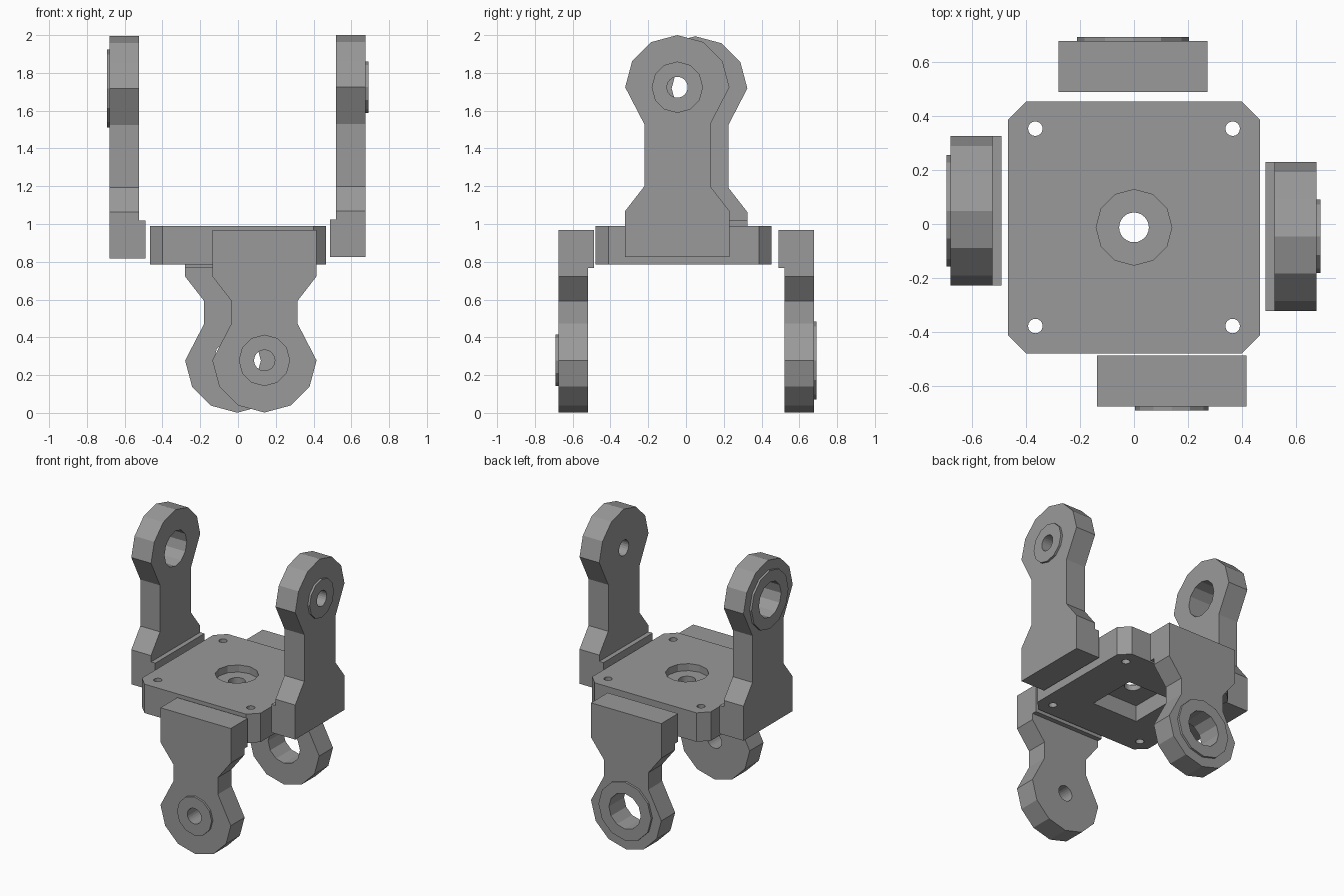
import bpy, bmesh
from math import sin, cos, pi, radians
from mathutils import Matrix, Vector

if "Cube" in bpy.data.objects:
    bpy.data.objects.remove(bpy.data.objects["Cube"])

grey = bpy.data.materials.new("plain_grey")
grey.use_nodes = True
grey.diffuse_color = (0.32, 0.32, 0.32, 1)
grey.node_tree.nodes["Principled BSDF"].inputs["Base Color"].default_value = grey.diffuse_color


def ring(r, sides, cx=0, cy=0):
    return [(cx + r * cos(2 * pi * i / sides), cy + r * sin(2 * pi * i / sides)) for i in range(sides)]


def box(w, low, high):
    return [(-w, low), (w, low), (w, high), (-w, high)]


def prism(name, outline, start, end, upright=False):
    """Extrude an outline along z, or along -y when upright."""
    bm = bmesh.new()
    face = bm.faces.new([bm.verts.new((x, y, start)) for x, y in outline])
    side = bmesh.ops.extrude_face_region(bm, geom=[face])["geom"]
    bmesh.ops.translate(bm, vec=(0, 0, end - start), verts=[v for v in side if isinstance(v, bmesh.types.BMVert)])
    if upright:
        bm.transform(Matrix.Rotation(radians(90), 4, 'X'))
    bmesh.ops.recalc_face_normals(bm, faces=bm.faces)
    mesh = bpy.data.meshes.new(name)
    bm.to_mesh(mesh)
    bm.free()
    mesh.materials.append(grey)
    obj = bpy.data.objects.new(name, mesh)
    bpy.context.collection.objects.link(obj)
    return obj


def combine(obj, tools):
    """Apply (operation, tool) booleans in order, then drop the tools."""
    for operation, tool in tools:
        tool.hide_render = True
        mod = obj.modifiers.new("cut", 'BOOLEAN')
        mod.operation, mod.solver, mod.object = operation, 'EXACT', tool
    graph = bpy.context.evaluated_depsgraph_get()
    mesh = bpy.data.meshes.new_from_object(obj.evaluated_get(graph))
    obj.modifiers.clear()
    obj.data = mesh
    for _, tool in tools:
        bpy.data.objects.remove(tool)


# Base plate: chamfered square with a round recess above and a square one below
MID_Y = -0.0125
half, cut = 0.466, 0.067
plate_outline = []
for sx, sy in ((1, 1), (-1, 1), (-1, -1), (1, -1)):
    corner = [(sx * half, sy * (half - cut)), (sx * (half - cut), sy * half)]
    plate_outline += corner if sx == sy else corner[::-1]
plate = prism("base_plate", plate_outline, 0.785, 0.99)
cuts = [prism("round_recess", ring(0.14, 12), 0.94, 1.1),
        prism("square_recess", box(0.18, -0.18, 0.18), 0.7, 0.9),
        prism("centre_hole", ring(0.055, 24), 0.6, 1.2)]
for sx in (-1, 1):
    for sy in (-1, 1):
        cuts.append(prism("screw_hole", ring(0.027, 16, sx * 0.365, sy * 0.365), 0.6, 1.2))
combine(plate, [('DIFFERENCE', c) for c in cuts])
plate.data.transform(Matrix.Translation((0, MID_Y, 0)))


# Fork arm: wide foot, narrow neck, twelve-sided eye, raised boss and hole
def arm(name, eye, boss_r, hole_r, turn, shift, down=False):
    foot, neck = 0.276, 0.175
    right = [(foot, 0), (foot, 0.245), (neck, 0.375), (neck, eye - 0.195)]
    top = [p for p in ring(foot, 12, 0, eye)][:7]
    left = [(-x, h) for x, h in reversed(right)]
    body = prism(name, right + top + left, 0.52, 0.675, True)
    combine(body, [
        ('UNION', prism("foot_lip", box(foot, 0, 0.2), 0.487, 0.6, True)),
        ('UNION', prism("eye_boss", ring(boss_r, 12, 0, eye), 0.6, 0.69, True)),
        ('DIFFERENCE', prism("eye_hole", ring(hole_r, 12 if hole_r > 0.1 else 24, 0, eye), 0.4, 0.8, True))])
    flip = Matrix.Rotation(pi, 4, 'Y') if down else Matrix.Identity(4)
    # turning upside down keeps the outer face pointing outwards
    body.data.transform(Matrix.Translation(Vector(shift)) @ Matrix.Rotation(radians(turn), 4, 'Z') @ flip)


SMALL, LARGE = (0.136, 0.055), (0.207, 0.125)
arm("left_upper_arm", 0.9, *SMALL, 90, (0, -0.046, 0.824))
arm("right_upper_arm", 0.9, *LARGE, -90, (-0.004, 0.049, 0.818))
arm("front_lower_arm", 0.69, *SMALL, 0, (0.14, 0, 0.968), True)
arm("back_lower_arm", 0.69, *LARGE, 180, (-0.004, 0.002, 0.967), True)
